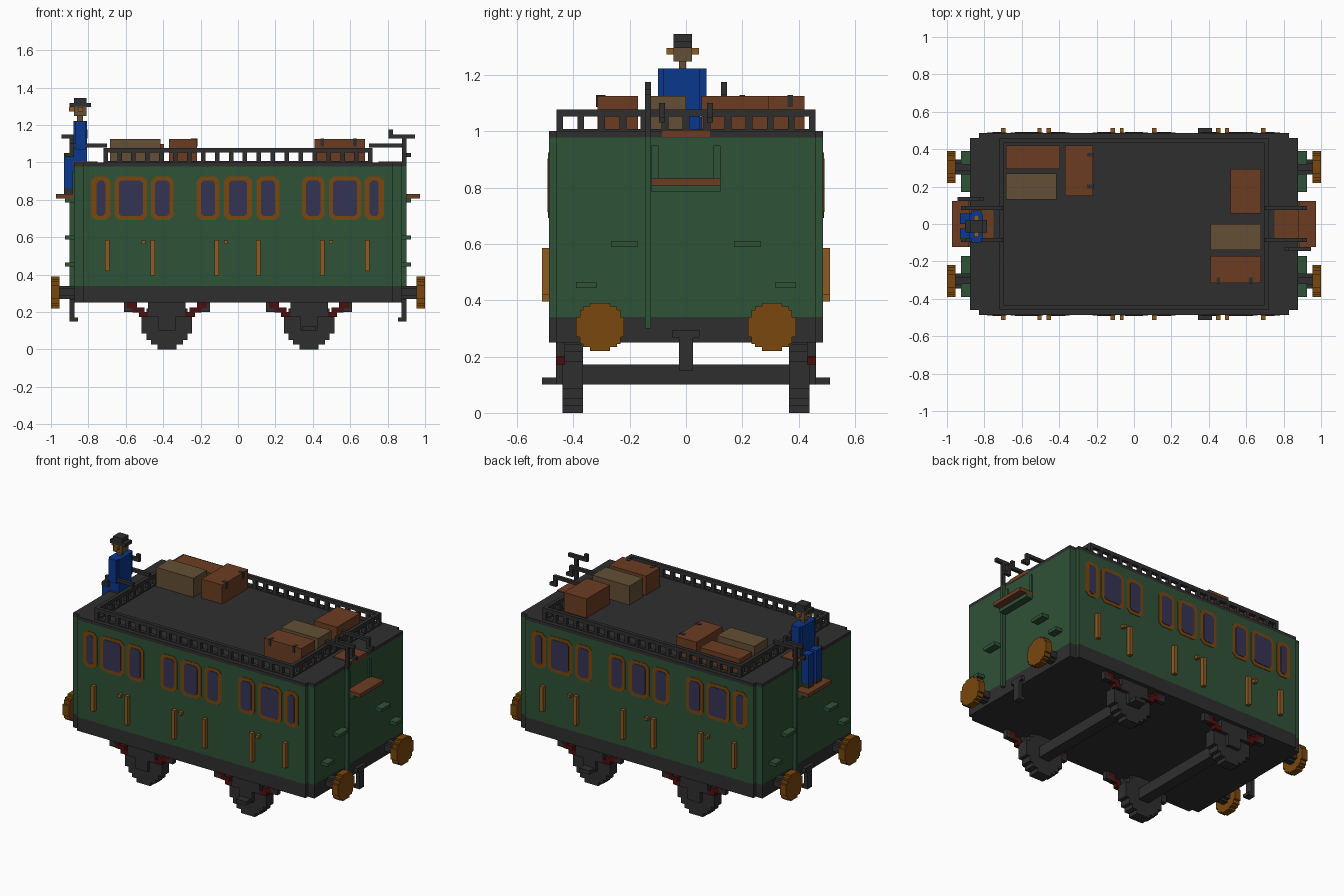
import bpy, bmesh

cube = bpy.data.objects.get("Cube")
if cube:
    bpy.data.objects.remove(cube, do_unlink=True)


def make_material(name, r, g, b):
    m = bpy.data.materials.new(name)
    m.use_nodes = True
    m.diffuse_color = (r, g, b, 1)
    bsdf = next(n for n in m.node_tree.nodes if n.type == 'BSDF_PRINCIPLED')
    bsdf.inputs["Base Color"].default_value = (r, g, b, 1)
    return m


green = make_material("green paint", 0.028, 0.085, 0.038)
dark = make_material("dark iron", 0.028, 0.028, 0.028)
orange = make_material("orange trim", 0.19, 0.063, 0.004)
brass = make_material("brass", 0.27, 0.105, 0.016)
glass = make_material("window glass", 0.036, 0.034, 0.09)
brown = make_material("brown leather", 0.15, 0.046, 0.016)
tan = make_material("tan", 0.125, 0.078, 0.035)
blue = make_material("blue cloth", 0.003, 0.038, 0.27)
red = make_material("dark red", 0.07, 0.005, 0.005)


def finish(name, bm, mat):
    bmesh.ops.recalc_face_normals(bm, faces=bm.faces)
    me = bpy.data.meshes.new(name)
    bm.to_mesh(me)
    bm.free()
    me.materials.append(mat)
    ob = bpy.data.objects.new(name, me)
    bpy.context.collection.objects.link(ob)
    return ob


def boxes(name, mat, ranges):
    """One object from boxes given as (x0, x1, y0, y1, z0, z1)."""
    bm = bmesh.new()
    for x0, x1, y0, y1, z0, z1 in ranges:
        for v in bmesh.ops.create_cube(bm, size=1)["verts"]:
            v.co = (x1 if v.co.x > 0 else x0, y1 if v.co.y > 0 else y0, z1 if v.co.z > 0 else z0)
    return finish(name, bm, mat)


def prism(name, mat, outline, axis, lo, hi, center=(0, 0)):
    """Extrude a 2D outline along an axis from lo to hi."""
    bm = bmesh.new()
    base = []
    for a, b in outline:
        co = [a + center[0], b + center[1]]
        co.insert(axis, lo)
        base.append(bm.verts.new(co))
    face = bm.faces.new(base)
    ext = bmesh.ops.extrude_face_region(bm, geom=[face])
    for v in ext["geom"]:
        if isinstance(v, bmesh.types.BMVert):
            v.co[axis] = hi
    return finish(name, bm, mat)


def stepped(steps):
    """Full outline mirrored from the stepped corners of one quarter."""
    q = []
    for i, (a, b) in enumerate(steps):
        if i:
            q.append((a, steps[i - 1][1]))
        q.append((a, b))
    r = q[::-1]
    return (q + [(-a, b) for a, b in r] + [(-a, -b) for a, b in q] + [(a, -b) for a, b in r])


def octagon(w, h, c):
    return [(w, h - c), (w - c, h), (c - w, h), (-w, h - c),
            (-w, c - h), (c - w, -h), (w - c, -h), (w, c - h)]


def turned(s, ranges):
    """Turn boxes half a revolution about z when s is -1."""
    return [(*sorted((s * a, s * b)), *sorted((s * c, s * d)), e, f) for a, b, c, d, e, f in ranges]


# Body shell
plan = stepped([(0.877, 0.46), (0.83, 0.486)])
prism("chassis", dark, plan, 2, 0.25, 0.34)
prism("body", green, plan, 2, 0.34, 0.978)
prism("roof", dark, plan, 2, 0.978, 1.0)

# Roof railing
rail = []
for s in (-1, 1):
    for z0, z1 in ((1.0, 1.008), (1.052, 1.077)):
        rail.append((-0.72, 0.72, *sorted((s * 0.436, s * 0.46)), z0, z1))
        rail.append((*sorted((s * 0.696, s * 0.72)), -0.46, 0.46, z0, z1))
    for i in range(20):
        x = -0.708 + i * 1.416 / 19
        rail.append((x - 0.012, x + 0.012, *sorted((s * 0.436, s * 0.46)), 1, 1.06))
    for i in range(13):
        y = -0.448 + i * 0.896 / 12
        rail.append((*sorted((s * 0.696, s * 0.72)), y - 0.012, y + 0.012, 1, 1.06))
boxes("roof_railing", dark, rail)

# Windows, door handles and knobs on both sides: centre, half frame, half pane
windows = [(-0.733, 0.052, 0.024), (-0.573, 0.086, 0.064), (-0.405, 0.061, 0.038),
           (-0.16, 0.061, 0.038), (0, 0.075, 0.048), (0.16, 0.061, 0.038),
           (0.402, 0.061, 0.038), (0.573, 0.086, 0.064), (0.728, 0.052, 0.024)]
handles = [(-0.7, 0.42), (-0.455, 0.395), (-0.113, 0.395), (0.108, 0.395), (0.45, 0.395), (0.692, 0.42)]
for s, side in ((-1, "front"), (1, "back")):
    for x, wf, wp in windows:
        prism(f"{side}_window_frame", orange, octagon(wf, 0.117, 0.024), 1, s * 0.48, s * 0.489, (x, 0.808))
        prism(f"{side}_window_pane", glass, octagon(wp, 0.095, 0.014), 1, s * 0.485, s * 0.492, (x, 0.808))
    y0, y1 = sorted((s * 0.48, s * 0.512))
    boxes(f"{side}_door_handles", brass, [(x - 0.012, x + 0.012, y0, y1, z, 0.585) for x, z in handles])
    boxes(f"{side}_door_knobs", brass, [(x - 0.01, x + 0.01, y0, y1, 0.563, 0.583) for x in (-0.505, -0.065, 0.497)])

# End fittings, the same at both ends after half a turn
buffer_face = stepped([(0.085, 0.036), (0.072, 0.06), (0.06, 0.072), (0.036, 0.085)])
for s, end in ((1, "right"), (-1, "left")):
    boxes(f"{end}_brake_pipe", green, turned(s, [(0.87, 0.9, -0.145, -0.124, 0.3, 0.98)]))
    boxes(f"{end}_brake_crank", dark, turned(s, [
        (0.877, 0.9, -0.145, -0.124, 0.98, 1.15),
        (0.805, 0.945, -0.145, -0.124, 1.128, 1.15),
        (0.805, 0.828, -0.145, -0.124, 1.128, 1.175)]))
    arms = []
    for y in (-0.085, 0.085):
        arms += [(0.70, 0.9, y - 0.011, y + 0.011, 1.08, 1.1),
                 (0.877, 0.9, y - 0.011, y + 0.011, 1.03, 1.1),
                 (0.877, 0.925, y - 0.011, y + 0.011, 1.03, 1.05)]
    boxes(f"{end}_seat_rails", dark, turned(s, arms))
    boxes(f"{end}_roof_seat", brown, turned(s, [(0.75, 0.879, -0.085, 0.085, 0.98, 1.005)]))
    boxes(f"{end}_footrest", brown, turned(s, [(0.87, 0.973, -0.122, 0.122, 0.808, 0.832)]))
    boxes(f"{end}_footrest_bracket", green, turned(s, [
        (0.87, 0.925, -0.122, 0.122, 0.785, 0.808),
        (0.87, 0.885, -0.122, -0.098, 0.832, 0.95),
        (0.87, 0.885, 0.098, 0.122, 0.832, 0.95)]))
    steps = []
    for m in (-1, 1):
        steps += [(0.87, 0.925, *sorted((m * 0.17, m * 0.267)), 0.588, 0.61),
                  (0.87, 0.925, *sorted((m * 0.318, m * 0.39)), 0.443, 0.465)]
        prism(f"{end}_buffer", orange, buffer_face, 0, s * 0.955, s, (m * 0.305, 0.305))
        prism(f"{end}_buffer_stem", dark, stepped([(0.04, 0.02), (0.02, 0.035)]), 0,
              s * 0.87, s * 0.96, (m * 0.305, 0.305))
    boxes(f"{end}_climbing_steps", green, turned(s, steps))
    boxes(f"{end}_coupling", dark, turned(s, [
        (0.86, 0.9, -0.048, 0.048, 0.268, 0.295),
        (0.875, 0.9, -0.024, 0.024, 0.15, 0.27),
        (0.855, 0.9, -0.024, 0.024, 0.15, 0.17)]))

# Running gear
wheel = stepped([(0.135, 0.05), (0.11, 0.085), (0.085, 0.11), (0.05, 0.135)])
for cx, axle in ((-0.38, "rear"), (0.38, "leading")):
    boxes(f"{axle}_axle", dark, [(cx - 0.037, cx + 0.037, -0.37, 0.37, 0.1, 0.172)])
    for m in (-1, 1):
        prism(f"{axle}_wheel", dark, wheel, 1, m * 0.365, m * 0.438, (cx, 0.135))
        y0, y1 = sorted((m * 0.43, m * 0.462))
        boxes(f"{axle}_axle_box", dark, [(cx - 0.1, cx + 0.1, y0, y1, 0.172, 0.255),
                                         (cx - 0.045, cx + 0.045, y0, y1, 0.1, 0.18)])
        spring, hanger = [], []
        for d in (-1, 1):
            for a, b, z0, z1 in ((0.16, 0.215, 0.222, 0.252), (0.12, 0.185, 0.197, 0.225), (0.095, 0.15, 0.172, 0.2)):
                spring.append((*sorted((cx + d * a, cx + d * b)), y0, y1, z0, z1))
            hanger.append((*sorted((cx + d * 0.185, cx + d * 0.23)), y0, y1, 0.2, 0.252))
        boxes(f"{axle}_spring", red, spring)
        boxes(f"{axle}_spring_hangers", dark, hanger)
boxes("axle_end_steps", dark, [(0.343, 0.417, -0.512, 0.512, 0.1, 0.125)])

# Luggage on the roof
boxes("brown_cases", brown, [
    (-0.685, -0.395, 0.295, 0.42, 1, 1.098),
    (-0.37, -0.22, 0.15, 0.42, 1, 1.125),
    (0.515, 0.68, 0.055, 0.295, 1, 1.125),
    (0.41, 0.68, -0.315, -0.17, 1, 1.125)])
boxes("tan_cases", tan, [(-0.685, -0.415, 0.13, 0.27, 1, 1.125), (0.41, 0.68, -0.14, 0, 1, 1.125)])
boxes("case_latches", dark, [(x - 0.01, x + 0.01, -0.319, -0.285, 1.085, 1.128) for x in (0.45, 0.625)]
      + [(-0.25, -0.216, y - 0.01, y + 0.01, 1.085, 1.128) for y in (0.2, 0.37)])

# Seated brakeman
boxes("brakeman_torso", blue, [
    (-0.88, -0.807, -0.08, 0.05, 1.0, 1.222),
    (-0.87, -0.815, -0.1, -0.08, 1.07, 1.222),
    (-0.87, -0.815, 0.05, 0.072, 1.07, 1.222)])
boxes("brakeman_legs", blue, [(-0.93, -0.87, y, y + 0.055, 0.86, 1.05) for y in (-0.08, 0.0)])
boxes("brakeman_shoes", dark, [(-0.93, -0.88, y, y + 0.055, 0.832, 0.862) for y in (-0.08, 0.0)])
boxes("brakeman_head", tan, [
    (-0.877, -0.81, -0.045, 0.022, 1.247, 1.298),
    (-0.86, -0.83, -0.025, 0.0, 1.22, 1.25)])
boxes("brakeman_ears_and_nose", brass, [
    (-0.855, -0.83, -0.07, 0.047, 1.272, 1.295),
    (-0.903, -0.87, -0.024, 0.0, 1.272, 1.295)])
boxes("brakeman_hat", dark, [
    (-0.877, -0.81, -0.045, 0.022, 1.296, 1.345),
    (-0.9, -0.786, -0.045, 0.022, 1.296, 1.318)])
